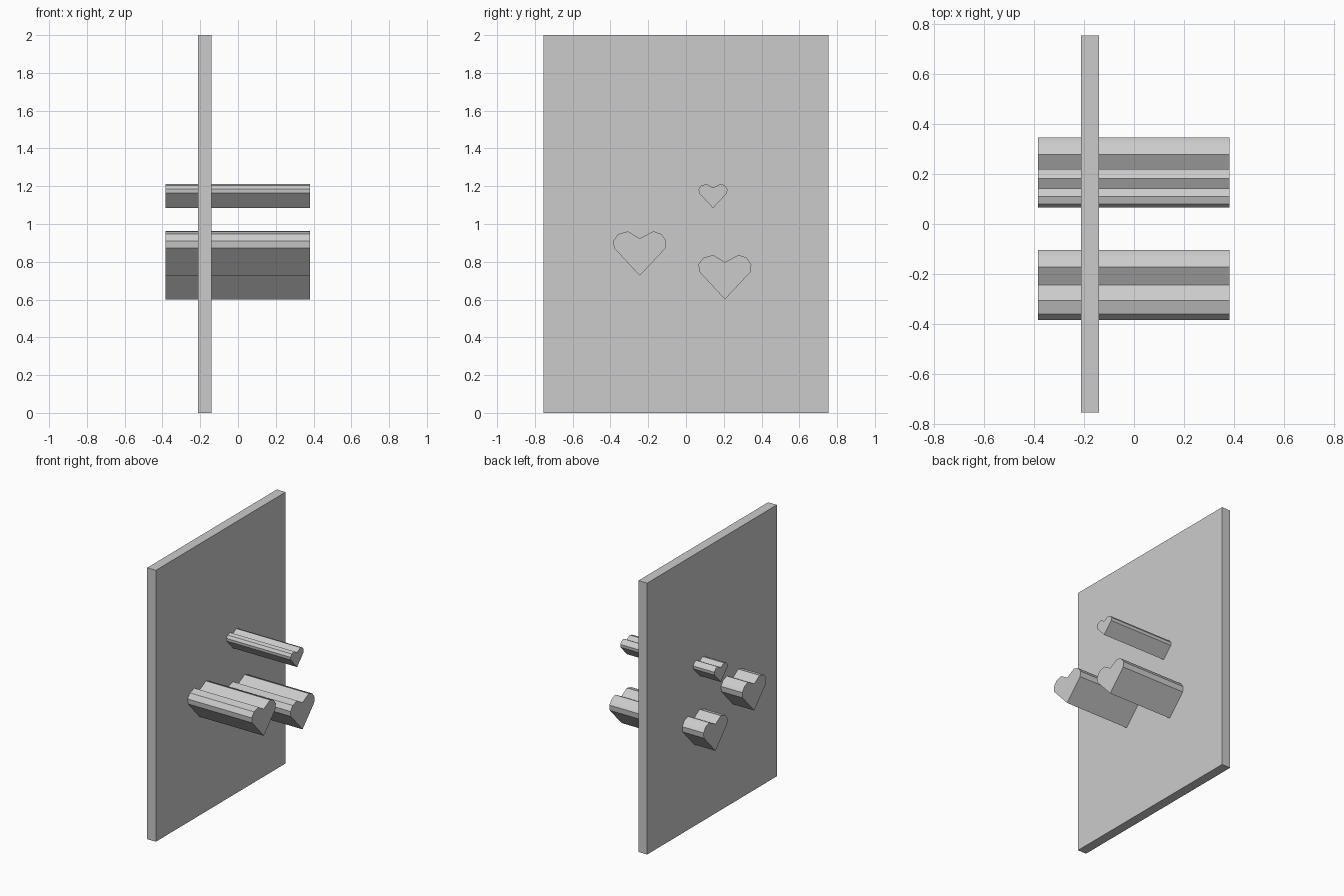
import bpy, bmesh
from math import radians

if "Cube" in bpy.data.objects:
    bpy.data.objects.remove(bpy.data.objects["Cube"])

# heart outline (y, z) measured from its bottom tip, for a heart about 0.28 wide
HEART = [(0, 0), (0.136, 0.145), (0.14, 0.185), (0.115, 0.22), (0.073, 0.236),
         (0, 0.197), (-0.062, 0.235), (-0.115, 0.22), (-0.14, 0.185), (-0.136, 0.147)]


def prism(name, outline, x0, x1):
    """Extrude a y-z outline along x between x0 and x1."""
    bm = bmesh.new()
    face = bm.faces.new([bm.verts.new((x0, y, z)) for y, z in outline])
    ext = bmesh.ops.extrude_face_region(bm, geom=[face])
    verts = [g for g in ext["geom"] if isinstance(g, bmesh.types.BMVert)]
    bmesh.ops.translate(bm, verts=verts, vec=(x1 - x0, 0, 0))
    bmesh.ops.recalc_face_normals(bm, faces=bm.faces)
    mesh = bpy.data.meshes.new(name)
    bm.to_mesh(mesh)
    bm.free()
    obj = bpy.data.objects.new(name, mesh)
    bpy.context.collection.objects.link(obj)
    return obj


# upright panel
prism("panel", [(-0.755, 0), (0.755, 0), (0.755, 2), (-0.755, 2)], -0.212, -0.141)

# heart pegs running through the panel: name, tip y, tip z, scale
for name, y, z, s in [("heart_peg_left", -0.245, 0.726, 1.0),
                      ("heart_peg_right", 0.206, 0.601, 1.0),
                      ("heart_peg_small", 0.143, 1.084, 0.545)]:
    peg = prism(name, [(y + s * a, z + s * b) for a, b in HEART], -0.385, 0.382)
    bpy.ops.object.select_all(action='DESELECT')
    peg.select_set(True)
    bpy.context.view_layer.objects.active = peg
    bpy.ops.object.shade_smooth_by_angle(angle=radians(35))
